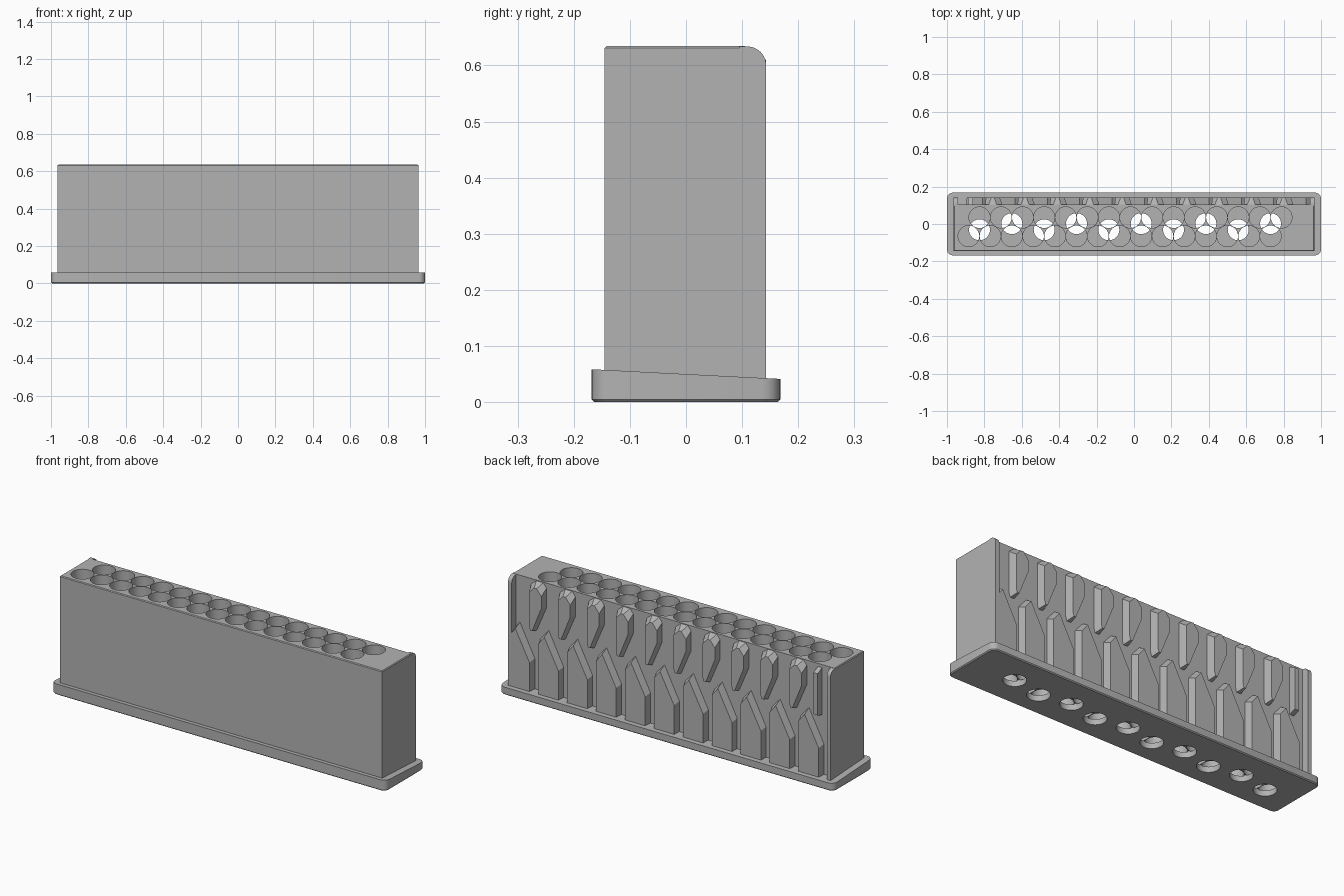
import bpy
import bmesh
from math import sin, cos, radians

cube = bpy.data.objects.get("Cube")
if cube:
    bpy.data.objects.remove(cube, do_unlink=True)

grey = bpy.data.materials.new("plain grey")
grey.use_nodes = True
GREY = (0.45, 0.45, 0.45, 1)
grey.diffuse_color = GREY
grey.node_tree.nodes["Principled BSDF"].inputs["Base Color"].default_value = GREY

WALL, FACE = 0.105, 0.143      # back wall and outer face of the ribs
PITCH, STEP = 0.1153, 0.1729   # socket spacing and rib spacing
FRONT_ROW, BACK_ROW = -0.065, 0.035
TOP = 0.635


def finish(name, bm):
    bmesh.ops.recalc_face_normals(bm, faces=bm.faces[:])
    mesh = bpy.data.meshes.new(name)
    bm.to_mesh(mesh)
    bm.free()
    mesh.materials.append(grey)
    obj = bpy.data.objects.new(name, mesh)
    bpy.context.collection.objects.link(obj)
    return obj


def box(x, y, z):
    bm = bmesh.new()
    bmesh.ops.create_cube(bm, size=1)
    for v in bm.verts:
        v.co = [span[int(c > 0)] for span, c in zip((x, y, z), v.co)]
    return bm


def bevel(bm, test, width, segments=1):
    edges = [e for e in bm.edges if test(e.verts[0].co, e.verts[1].co)]
    bmesh.ops.bevel(bm, geom=edges, offset=width, segments=segments,
                    profile=0.5, affect='EDGES')


def loft(bm, inner, outer):
    """Raised pad between an outline on the wall and one on the outer face."""
    a = [bm.verts.new((x, WALL - 0.005, z)) for x, z in inner]
    b = [bm.verts.new((x, FACE, z)) for x, z in outer]
    bm.faces.new(a)
    bm.faces.new(b)
    for i in range(len(a)):
        j = (i + 1) % len(a)
        bm.faces.new((a[i], a[j], b[j], b[i]))


def cylinders(name, centres, radius, low, high):
    bm = bmesh.new()
    for x, y in centres:
        ring = [(x + radius * cos(radians(t)), y + radius * sin(radians(t)))
                for t in range(0, 360, 10)]
        lo = [bm.verts.new((*p, low)) for p in ring]
        hi = [bm.verts.new((*p, high)) for p in ring]
        bm.faces.new(lo)
        bm.faces.new(hi)
        for i in range(len(lo)):
            bm.faces.new((lo[i - 1], lo[i], hi[i], hi[i - 1]))
    obj = finish(name, bm)
    obj.hide_render = True
    return obj


# Foot plate: rounded corners, top sloping down to the back
bm = box((-1, 1), (-0.168, 0.168), (0, 0.05))
bevel(bm, lambda p, q: abs(p.z - q.z) > 0.01, 0.032, 5)
bevel(bm, lambda p, q: p.z < 0.001 and q.z < 0.001, 0.005)
for v in bm.verts:
    if v.co.z > 0.04:
        v.co.z = 0.05 - 0.051 * v.co.y
rack = finish("socket_rack", bm)

# Tall block
bm = box((-0.964, 0.964), (-0.145, WALL), (0.015, TOP))
bevel(bm, lambda p, q: p.z > 0.6 and q.z > 0.6 and min(p.y, q.y) < 0, 0.004)
block = finish("block", bm)

# Sockets in two staggered rows, with drains between each group of three
front = [(-0.884 + i * PITCH, FRONT_ROW) for i in range(15)]
back = [(-0.826 + i * PITCH, BACK_ROW) for i in range(15)]
drains = [(-0.826 + i * STEP, 0.002 if i % 2 else -0.031) for i in range(10)]
sockets = cylinders("socket_cutter", front + back, 0.0565, 0.03, 0.7)
drain = cylinders("drain_cutter", drains, 0.056, -0.02, 0.034)

for cutter, how in ((block, 'UNION'), (sockets, 'DIFFERENCE'), (drain, 'DIFFERENCE')):
    mod = rack.modifiers.new(cutter.name, 'BOOLEAN')
    mod.object, mod.operation, mod.solver = cutter, how, 'EXACT'
bpy.context.view_layer.update()
result = rack.evaluated_get(bpy.context.evaluated_depsgraph_get())
rack_mesh = bpy.data.meshes.new_from_object(result)
rack.modifiers.clear()
rack.data = rack_mesh
for helper in (block, sockets, drain):
    bpy.data.objects.remove(helper, do_unlink=True)

# Lower ribs: standing pads with a slanted point
bm = bmesh.new()
for i in range(-1, 10):
    x = 0.783 - i * STEP
    edge = min(x + 0.012, 0.962)
    loft(bm,
         [(edge, 0.03), (edge, 0.33), (x - 0.036, 0.385), (x - 0.126, 0.21), (x - 0.126, 0.03)],
         [(x, 0.03), (x, 0.315), (x - 0.036, 0.36), (x - 0.12, 0.2), (x - 0.12, 0.03)])
lower = finish("lower_ribs", bm)

# Upper ribs: hanging pads with a slanted tip below and a gabled top
bm = bmesh.new()
for i in range(10):
    x = 0.838 - i * STEP
    loft(bm,
         [(x + 0.015, 0.61), (x - 0.015, TOP - 0.001), (x - 0.06, TOP - 0.001), (x - 0.078, 0.61),
          (x - 0.078, 0.5), (x - 0.018, 0.36), (x + 0.008, 0.36), (x + 0.015, 0.385)],
         [(x, 0.58), (x - 0.03, 0.61), (x - 0.045, 0.61), (x - 0.073, 0.575),
          (x - 0.073, 0.51), (x - 0.018, 0.375), (x - 0.006, 0.375), (x, 0.395)])
# Narrow rib at the end of the row
slim = [(-0.862, 0.36), (-0.862, 0.62), (-0.887, 0.62), (-0.887, 0.36)]
loft(bm, slim, [(x, 0.375 if z < 0.5 else 0.6) for x, z in slim])
upper = finish("upper_ribs", bm)

# End rails with rounded tops, one per end
for side, name in ((1, "left_rail"), (-1, "right_rail")):
    bm = box(sorted((side * 0.942, side * 0.964)), (WALL - 0.01, FACE), (0.03, TOP - 0.001))
    bevel(bm, lambda p, q: min(p.z, q.z) > 0.6 and min(p.y, q.y) > 0.14, 0.034, 6)
    finish(name, bm)

# Smooth the round walls, keep real edges sharp
bpy.ops.object.select_all(action='DESELECT')
for name in ("socket_rack", "left_rail", "right_rail"):
    obj = bpy.data.objects[name]
    obj.select_set(True)
    bpy.context.view_layer.objects.active = obj
bpy.ops.object.shade_smooth_by_angle(angle=radians(30))
